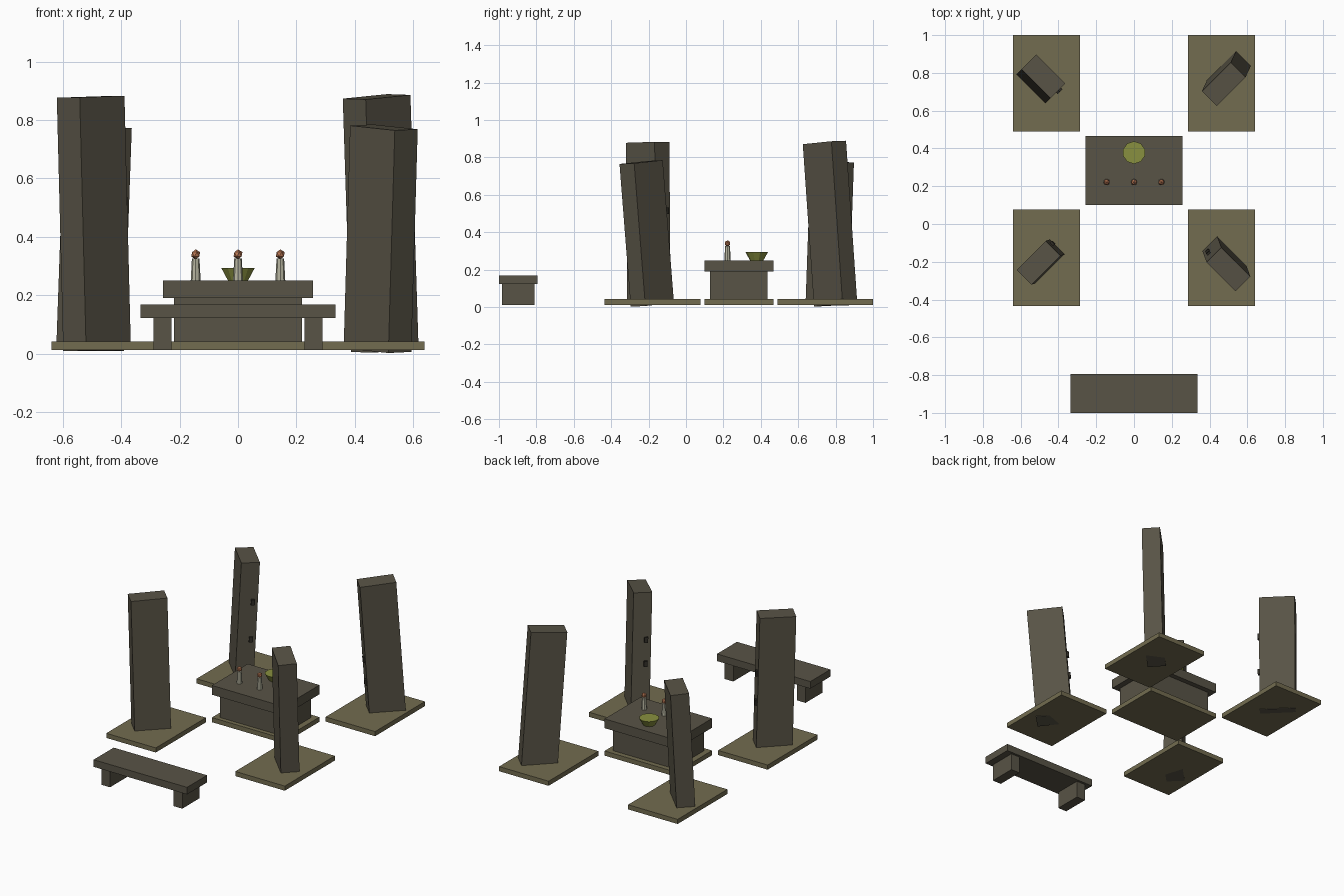
import bpy
import bmesh
from math import radians
from mathutils import Matrix, Vector

if "Cube" in bpy.data.objects:
    bpy.data.objects.remove(bpy.data.objects["Cube"])


def make_material(name, rgb):
    mat = bpy.data.materials.new(name)
    mat.use_nodes = True
    colour = (*rgb, 1)
    mat.diffuse_color = colour
    bsdf = next(n for n in mat.node_tree.nodes if n.type == 'BSDF_PRINCIPLED')
    bsdf.inputs["Base Color"].default_value = colour
    return mat


stone = make_material("dark stone", (0.098, 0.087, 0.061))
earth = make_material("dry earth", (0.17, 0.15, 0.08))
moss = make_material("moss green", (0.25, 0.28, 0.05))
cream = make_material("pale cream", (0.47, 0.46, 0.35))
clay = make_material("orange clay", (0.5, 0.19, 0.09))
shadow = make_material("charcoal", (0.03, 0.027, 0.02))


def finish(name, bm, mat):
    mesh = bpy.data.meshes.new(name)
    bm.to_mesh(mesh)
    bm.free()
    mesh.materials.append(mat)
    obj = bpy.data.objects.new(name, mesh)
    bpy.context.collection.objects.link(obj)
    return obj


def block(name, mat, centre, size, frame=Matrix()):
    bm = bmesh.new()
    local = Matrix.Translation(centre) @ Matrix.Diagonal((*size, 1))
    bmesh.ops.create_cube(bm, size=1, matrix=frame @ local)
    return finish(name, bm, mat)


def slab(name, mat, x, y, z):
    """Block given by its low and high limits on each axis."""
    limits = (x, y, z)
    return block(name, mat, [(a + b) / 2 for a, b in limits],
                 [b - a for a, b in limits])


def cone(name, mat, x, y, z, r_low, r_high, height, sides):
    bm = bmesh.new()
    bmesh.ops.create_cone(bm, cap_ends=True, segments=sides, radius1=r_low,
                          radius2=r_high, depth=height,
                          matrix=Matrix.Translation((x, y, z + height / 2)))
    return finish(name, bm, mat)


GROUND = 0.012
PLATE_TOP = 0.042

# Altar on its plinth
slab("altar_plinth", earth, (-0.257, 0.257), (0.1, 0.467), (GROUND, PLATE_TOP))
slab("altar_body", stone, (-0.22, 0.22), (0.128, 0.435), (GROUND, 0.19))
slab("altar_top", stone, (-0.257, 0.257), (0.1, 0.467), (0.19, 0.25))

# Offerings on the altar
cone("offering_bowl", moss, 0, 0.378, 0.25, 0.036, 0.06, 0.043, 10)
for side, x in (("right", -0.145), ("middle", 0), ("left", 0.145)):
    cone(side + "_figure_body", cream, x, 0.222, 0.25, 0.017, 0.013, 0.076, 8)
    bm = bmesh.new()
    bmesh.ops.create_icosphere(bm, subdivisions=1, radius=0.017,
                               matrix=Matrix.Translation((x, 0.222, 0.34)))
    finish(side + "_figure_head", bm, clay)

# Bench
slab("bench_seat", stone, (-0.335, 0.335), (-1, -0.795), (0.122, 0.168))
for side, x in (("right", -0.259), ("left", 0.259)):
    slab(side + "_bench_leg", stone, (x - 0.031, x + 0.031),
         (-0.985, -0.81), (GROUND, 0.122))


# Leaning standing stones, each with two small knobs on its inner end
def standing_stone(name, foot, top, turn, knobs):
    foot, top = Vector((*foot, GROUND)), Vector(top)
    lean = top - foot
    length = lean.length
    tilt = Vector((0, 0, 1)).rotation_difference(lean).to_matrix().to_4x4()
    frame = (Matrix.Translation(foot) @ tilt
             @ Matrix.Rotation(radians(turn), 4, 'Z'))
    block(name, stone, (0, 0, length / 2), (0.217, 0.111, length), frame)
    for i, height in enumerate(knobs):
        block(f"{name}_knob_{i + 1}", shadow, (0.11, 0.025, height),
              (0.02, 0.022, 0.035), frame)


standing_stone("front_right_stone", (-0.483, -0.198), (-0.505, -0.205, 0.88),
               45, (0.5, 0.31))
standing_stone("front_left_stone", (0.478, -0.18), (0.5, -0.24, 0.775),
               135, (0.47, 0.32))
standing_stone("back_left_stone", (0.503, 0.8), (0.475, 0.74, 0.88),
               225, (0.38, 0.23))
standing_stone("back_right_stone", (-0.507, 0.755), (-0.48, 0.782, 0.775),
               -45, (0.51, 0.27))

# Ground plates under the stones
for side, x in (("right", (-0.64, -0.285)), ("left", (0.285, 0.64))):
    for end, y in (("front", (-0.435, 0.078)), ("back", (0.49, 1))):
        slab(f"{end}_{side}_ground_plate", earth, x, y, (GROUND, PLATE_TOP))
